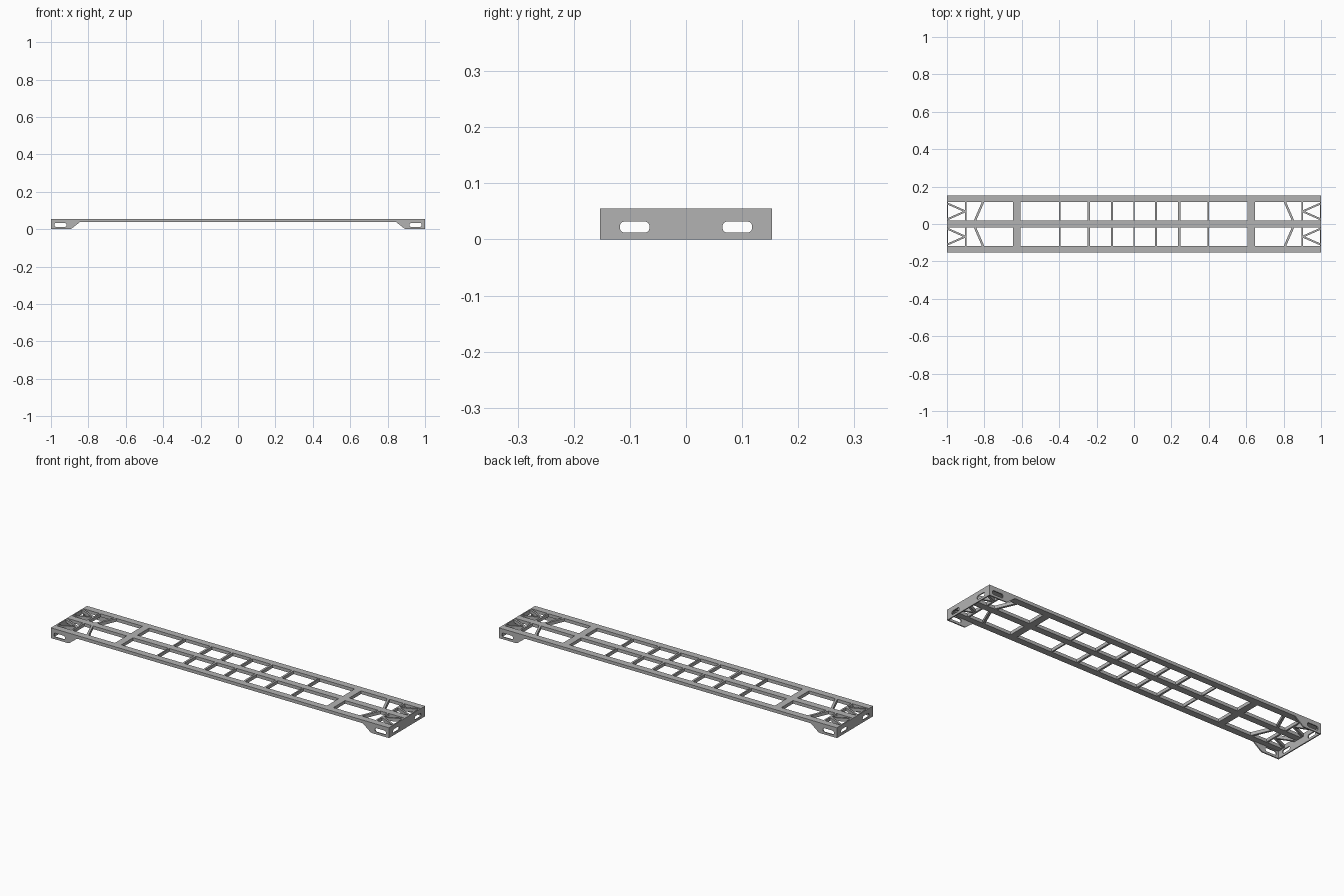
import bpy, bmesh, math
from mathutils import Vector, Matrix

cube = bpy.data.objects.get("Cube")
if cube:
    bpy.data.objects.remove(cube, do_unlink=True)

L, W, H = 1.0, 0.153, 0.055      # half length, half width, height
BOTTOM, T = 0.038, 0.006         # underside of the deck frame, plate thickness
RAIL_IN, MID = 0.117, 0.018      # inner edge of side rails, half width of centre rail

steel = bpy.data.materials.new("grey steel")
steel.use_nodes = True
grey = (0.45, 0.45, 0.45, 1)
steel.diffuse_color = grey
steel.node_tree.nodes["Principled BSDF"].inputs["Base Color"].default_value = grey


def finish(name, bm):
    bmesh.ops.recalc_face_normals(bm, faces=bm.faces)
    mesh = bpy.data.meshes.new(name)
    bm.to_mesh(mesh)
    bm.free()
    mesh.materials.append(steel)
    obj = bpy.data.objects.new(name, mesh)
    bpy.context.collection.objects.link(obj)


def beam(name, a, b, width, z0=BOTTOM, z1=H):
    """Rectangular bar running from plan point a to plan point b."""
    a, b = Vector(a), Vector(b)
    d = b - a
    mid = (a + b) / 2
    bm = bmesh.new()
    m = (Matrix.Translation((mid.x, mid.y, (z0 + z1) / 2))
         @ Matrix.Rotation(math.atan2(d.y, d.x), 4, "Z")
         @ Matrix.Diagonal((d.length, width, z1 - z0, 1)))
    bmesh.ops.create_cube(bm, size=1, matrix=m)
    finish(name, bm)


def slot(u0, u1, v0, v1, steps=6):
    """Outline of a rounded slot."""
    r = 0.45 * (v1 - v0)
    pts = []
    corners = ((u1 - r, v1 - r), (u0 + r, v1 - r), (u0 + r, v0 + r), (u1 - r, v0 + r))
    for k, (cu, cv) in enumerate(corners):
        for i in range(steps + 1):
            t = (k + i / steps) * math.pi / 2
            pts.append((cu + r * math.cos(t), cv + r * math.sin(t)))
    return pts


def plate(name, loops, place, push):
    """Flat plate with holes: first loop is the outline, the rest are holes."""
    bm = bmesh.new()
    for loop in loops:
        vs = [bm.verts.new(place(u, v)) for u, v in loop]
        for p, q in zip(vs, vs[1:] + vs[:1]):
            bm.edges.new((p, q))
    bmesh.ops.triangle_fill(bm, edges=bm.edges[:], use_beauty=True)
    ext = bmesh.ops.extrude_face_region(bm, geom=bm.faces[:])
    moved = [g for g in ext["geom"] if isinstance(g, bmesh.types.BMVert)]
    bmesh.ops.translate(bm, verts=moved, vec=push)
    finish(name, bm)


# Long rails
E = L - T
side_mid = (W + RAIL_IN) / 2
for name, y, w in (("left_side_rail", -side_mid, W - RAIL_IN),
                   ("right_side_rail", side_mid, W - RAIL_IN),
                   ("centre_rail", 0, 2 * MID)):
    beam(name, (-E, y), (E, y), w)

for s, half in ((-1, "front"), (1, "back")):
    # Thin rungs between the rails
    for x, w in ((-0.397, 0.007), (-0.242, 0.011), (-0.118, 0.011), (0, 0.008),
                 (0.118, 0.011), (0.242, 0.011), (0.397, 0.007)):
        beam(half + "_rung", (x, s * MID), (x, s * RAIL_IN), w)
    for e in (-1, 1):
        # Wide cross members, end rungs and slanted struts
        beam(half + "_wide_cross_member", (e * 0.627, s * MID), (e * 0.627, s * RAIL_IN), 0.038)
        beam(half + "_end_rung", (e * 0.9, s * MID), (e * 0.9, s * RAIL_IN), 0.009)
        beam(half + "_slanted_strut", (e * 0.806, s * 0.12), (e * 0.852, s * 0.014), 0.012)
        # V bracing opening towards the end plate
        for y in (0.026, 0.109):
            beam(half + "_end_brace", (e * 0.902, s * 0.0675), (e * 0.996, s * y), 0.01)
        # Tapered gusset plates under the side rails
        plate(half + "_gusset",
              [[(E, 0), (E, BOTTOM), (0.845, BOTTOM), (0.89, 0.003), (0.897, 0)],
               slot(0.917, 0.982, 0.012, 0.033)],
              lambda u, v: (e * u, s * W, v), (0, -s * T, 0))

# Slotted end plates
for e, side in ((-1, "right"), (1, "left")):
    plate(side + "_end_plate",
          [[(-W, 0), (W, 0), (W, H), (-W, H)],
           slot(-0.118, -0.065, 0.012, 0.032), slot(0.065, 0.118, 0.012, 0.032)],
          lambda u, v: (e * L, u, v), (-e * T, 0, 0))
